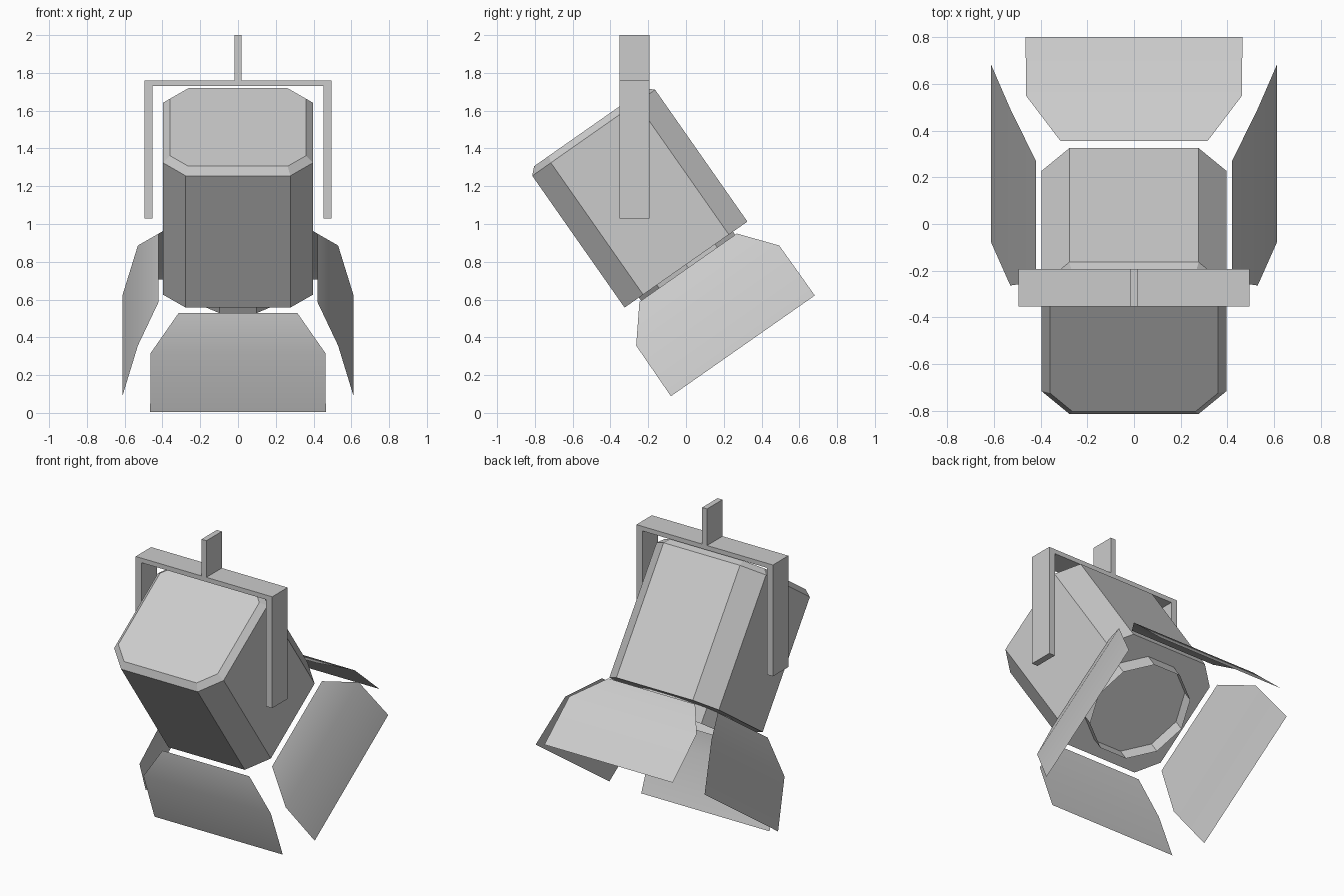
import bpy, bmesh
from math import radians, sin, cos, pi
from mathutils import Matrix, Vector

cube = bpy.data.objects.get("Cube")
if cube:
    bpy.data.objects.remove(cube, do_unlink=True)

grey = bpy.data.materials.new("light_grey")
grey.use_nodes = True
colour = (0.6, 0.6, 0.6, 1)
grey.diffuse_color = colour
grey.node_tree.nodes["Principled BSDF"].inputs["Base Color"].default_value = colour

# The lamp head is built upright, aiming down, then tilted about its mouth
TILT = Matrix.Translation((0, 0, 0.785)) @ Matrix.Rotation(radians(35), 4, 'X')


def make_object(name, bm, matrix=Matrix()):
    bm.transform(matrix)
    mesh = bpy.data.meshes.new(name)
    bm.to_mesh(mesh)
    bm.free()
    mesh.materials.append(grey)
    obj = bpy.data.objects.new(name, mesh)
    bpy.context.collection.objects.link(obj)
    return obj


def loft(rings, closed=True, cap_start=False, cap_end=False):
    """Join successive rings of points with quads."""
    bm = bmesh.new()
    rows = [[bm.verts.new(p) for p in ring] for ring in rings]
    count = len(rows[0])
    for a, b in zip(rows, rows[1:]):
        for i in range(count if closed else count - 1):
            j = (i + 1) % count
            bm.faces.new((a[i], a[j], b[j], b[i]))
    if cap_start:
        bm.faces.new(rows[0][::-1])
    if cap_end:
        bm.faces.new(rows[-1])
    return bm


def chamfered_square(half, cut, z):
    k = half - cut
    return [(half, -k, z), (half, k, z), (k, half, z), (-k, half, z),
            (-half, k, z), (-half, -k, z), (-k, -half, z), (k, -half, z)]


def circle(radius, z, sides=10):
    return [(radius * cos(2 * pi * i / sides), radius * sin(2 * pi * i / sides), z)
            for i in range(sides)]


def box(name, low, high):
    low, high = Vector(low), Vector(high)
    bm = bmesh.new()
    bmesh.ops.create_cube(bm, size=1)
    size = high - low
    make_object(name, bm, Matrix.Translation((low + high) / 2) @ Matrix.Diagonal((*size, 1)))


# Lamp housing with a bevelled rear end
make_object("lamp_housing", loft([
    chamfered_square(0.397, 0.12, 0),
    chamfered_square(0.397, 0.12, 0.852),
    chamfered_square(0.36, 0.097, 0.888)], cap_start=True, cap_end=True), TILT)

# Thin lens collar and the lens inside it
make_object("lens_collar", loft([circle(0.32, -0.1), circle(0.32, 0)]), TILT)
make_object("lens", loft([circle(0.32, -0.012), circle(0.32, 0)], cap_start=True), TILT)

# Four bent sheet shutters around the mouth: (distance out, half width, height)
SHUTTER = [(0.42, 0.315, -0.02), (0.53, 0.462, -0.2), (0.612, 0.465, -0.525)]
for n, side in enumerate(("left", "back", "right", "front")):
    sheet = loft([[(x, w, z), (x, -w, z)] for x, w, z in SHUTTER], closed=False)
    sheet.normal_update()
    if sum(f.normal.x for f in sheet.faces) < 0:
        bmesh.ops.reverse_faces(sheet, faces=sheet.faces)
    shutter = make_object(side + "_shutter", sheet, TILT @ Matrix.Rotation(n * pi / 2, 4, 'Z'))
    for poly in shutter.data.polygons:
        poly.use_smooth = True

# Hanging yoke: one profile of a square arch, pushed through its depth
FRONT, BACK = -0.353, -0.193
arch = [(-0.495, 1.03), (-0.452, 1.03), (-0.452, 1.73), (0.452, 1.73),
        (0.452, 1.03), (0.495, 1.03), (0.495, 1.76), (-0.495, 1.76)]
make_object("yoke", loft([[(x, y, z) for x, z in arch] for y in (FRONT, BACK)],
                         cap_start=True, cap_end=True))
bpy.data.objects["yoke"].data.flip_normals()
box("hanging_stem", (-0.018, FRONT, 1.76), (0.018, BACK, 2))

# Keep closed parts facing outwards
for name in ("lamp_housing", "yoke", "hanging_stem"):
    mesh = bpy.data.objects[name].data
    bm = bmesh.new()
    bm.from_mesh(mesh)
    bmesh.ops.recalc_face_normals(bm, faces=bm.faces)
    bm.to_mesh(mesh)
    bm.free()
